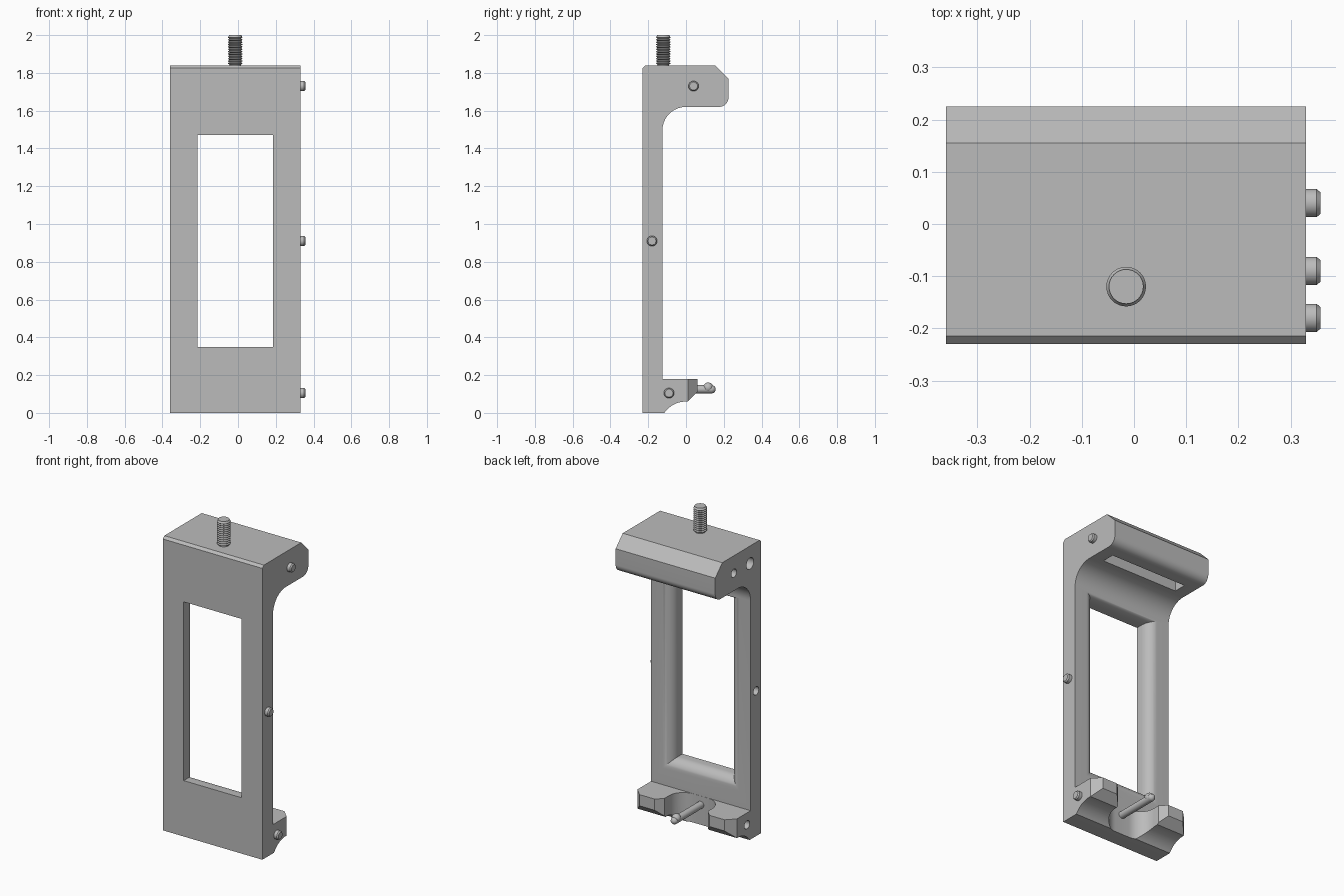
import bpy, bmesh
from math import sin, cos, pi, radians
from mathutils import Matrix, Vector

if "Cube" in bpy.data.objects:
    bpy.data.objects.remove(bpy.data.objects["Cube"], do_unlink=True)

grey = bpy.data.materials.new("plain grey")
grey.use_nodes = True
grey.diffuse_color = (0.5, 0.5, 0.5, 1)
grey.node_tree.nodes["Principled BSDF"].inputs["Base Color"].default_value = (0.5, 0.5, 0.5, 1)

LEFT, RIGHT, MID = 0.33, -0.36, -0.015


def finish(name, bm, smooth=True):
    bmesh.ops.recalc_face_normals(bm, faces=bm.faces)
    mesh = bpy.data.meshes.new(name)
    bm.to_mesh(mesh)
    bm.free()
    mesh.materials.append(grey)
    obj = bpy.data.objects.new(name, mesh)
    bpy.context.collection.objects.link(obj)
    if smooth:
        shade(obj)
    return obj


def shade(obj):
    bpy.ops.object.select_all(action='DESELECT')
    obj.select_set(True)
    bpy.context.view_layer.objects.active = obj
    bpy.ops.object.shade_smooth_by_angle(angle=radians(30))


def arc(cx, cy, r, start, end, n=12):
    angles = [radians(start + (end - start) * i / n) for i in range(n + 1)]
    return [(cx + r * cos(a), cy + r * sin(a)) for a in angles]


def loft(name, rings, smooth=False):
    """Skin a list of equal closed rings and cap both ends."""
    bm = bmesh.new()
    loops = [[bm.verts.new(p) for p in ring] for ring in rings]
    n = len(loops[0])
    for a, b in zip(loops, loops[1:]):
        for i in range(n):
            bm.faces.new((a[i], a[(i + 1) % n], b[(i + 1) % n], b[i]))
    bm.faces.new(loops[0])
    bm.faces.new(loops[-1])
    return finish(name, bm, smooth)


def prism_z(name, outline, z0, z1):
    return loft(name, [[(x, y, z) for x, y in outline] for z in (z0, z1)])


def lathe(name, profile, origin, axis, sides=32):
    """Turn (distance, radius) pairs about an axis."""
    turn = Vector((0, 0, 1)).rotation_difference(Vector(axis)).to_matrix()
    base = Vector(origin)
    rings = [[base + turn @ Vector((r * cos(2 * pi * i / sides), r * sin(2 * pi * i / sides), d))
              for i in range(sides)] for d, r in profile]
    return loft(name, rings, True)


def cut(target, cutter):
    cutter.hide_render = True
    mod = target.modifiers.new("cut", 'BOOLEAN')
    mod.operation = 'DIFFERENCE'
    mod.solver = 'EXACT'
    mod.object = cutter
    bpy.context.view_layer.objects.active = target
    bpy.ops.object.modifier_apply(modifier=mod.name)
    bpy.data.objects.remove(cutter, do_unlink=True)


# Frame: side profile with overhanging head and foot
profile = [(-0.23, 0), (-0.23, 1.825), (-0.215, 1.84), (0.155, 1.84), (0.225, 1.77)]
profile += arc(0.175, 1.67, 0.05, 0, -90)
profile += arc(0.0, 1.495, 0.125, 90, 180, 16)
profile += [(-0.125, 0.18), (0.06, 0.18), (0.06, 0.11), (0.01, 0.06)]
profile += arc(0.0, -0.08, 0.14, 90, 145)
profile += [(-0.125, 0)]
frame = loft("frame", [[(x, y, z) for y, z in profile] for x in (RIGHT, LEFT)])

# Window, straight at the front and rounded over at the back
R = 0.065
steps = [(-0.3, 0), (-0.125 - R, 0)]
steps += [(-0.125 - R + R * sin(a), R * (1 - cos(a))) for a in [pi / 2 * i / 10 for i in range(1, 11)]]
steps += [(-0.12, R)]
rings = []
for y, d in steps:
    x0, x1, z0, z1 = MID - 0.2 - d, MID + 0.2 + d, 0.35 - d, 1.47 + 0.3 * d
    rings.append([(x0, y, z0), (x1, y, z0), (x1, y, z1), (x0, y, z1)])
cut(frame, loft("window_cutter", rings))

# Foot notch, leaving two horns
half = [(0.23, 0.1), (0.19, 0.06), (0.15, 0.02)] + arc(0.05, -0.024, 0.1, 0, -90)
notch = [(MID + x, y) for x, y in half] + [(MID - x, y) for x, y in reversed(half)]
cut(frame, prism_z("notch_cutter", notch, -0.1, 0.25))

# Chamfers on the outer horn corners
for side, edge in ((1, LEFT), (-1, RIGHT)):
    corner = [(edge + side * 0.05, -0.04), (edge + side * 0.05, 0.11), (edge - side * 0.1, 0.11)]
    cut(frame, prism_z("chamfer_cutter", corner, -0.1, 0.25))

# Slot under the head
slot = [(-0.28, 0.03), (0.25, 0.03), (0.25, 0.11), (-0.28, 0.11)]
cut(frame, prism_z("slot_cutter", slot, 1.5, 1.74))

# Bores in the right side, one larger
screws = [(0.04, 1.73), (-0.18, 0.91), (-0.09, 0.105)]
for y, z in screws:
    cut(frame, lathe("bore_cutter", [(-0.1, 0.026), (0.05, 0.026)], (RIGHT, y, z), (1, 0, 0), 24))
cut(frame, lathe("bore_cutter", [(-0.1, 0.036), (0.15, 0.036)], (RIGHT, -0.12, 1.73), (1, 0, 0), 24))
shade(frame)

# Side screws on the left
for i, (y, z) in enumerate(screws):
    lathe(f"side_screw_{i + 1}", [(-0.05, 0.027), (0.02, 0.027), (0.027, 0.021)],
          (LEFT, y, z), (1, 0, 0))

# Threaded stud on top
pitch, count = 0.0125, 12
thread = [(-0.03, 0.031), (0, 0.031)]
for i in range(count):
    z = 0.004 + i * pitch
    thread += [(z, 0.031), (z + pitch * 0.4, 0.038), (z + pitch * 0.6, 0.038)]
thread += [(0.157, 0.033), (0.16, 0.033)]
lathe("threaded_stud", thread, (MID, -0.12, 1.84), (0, 0, 1))

# Pin between the horns, with a rounded tip and a small knob
tip = [(0.27 + d, r) for d, r in arc(0, 0, 0.022, 85, 5, 8)]
lathe("pin", [(-0.02, 0.022)] + [(0.27, 0.022)] + tip, (MID, -0.135, 0.125), (0, 1, 0), 24)
bm = bmesh.new()
bmesh.ops.create_uvsphere(bm, u_segments=24, v_segments=12, radius=0.027,
                          matrix=Matrix.Translation((MID, 0.117, 0.134)))
finish("pin_knob", bm)
